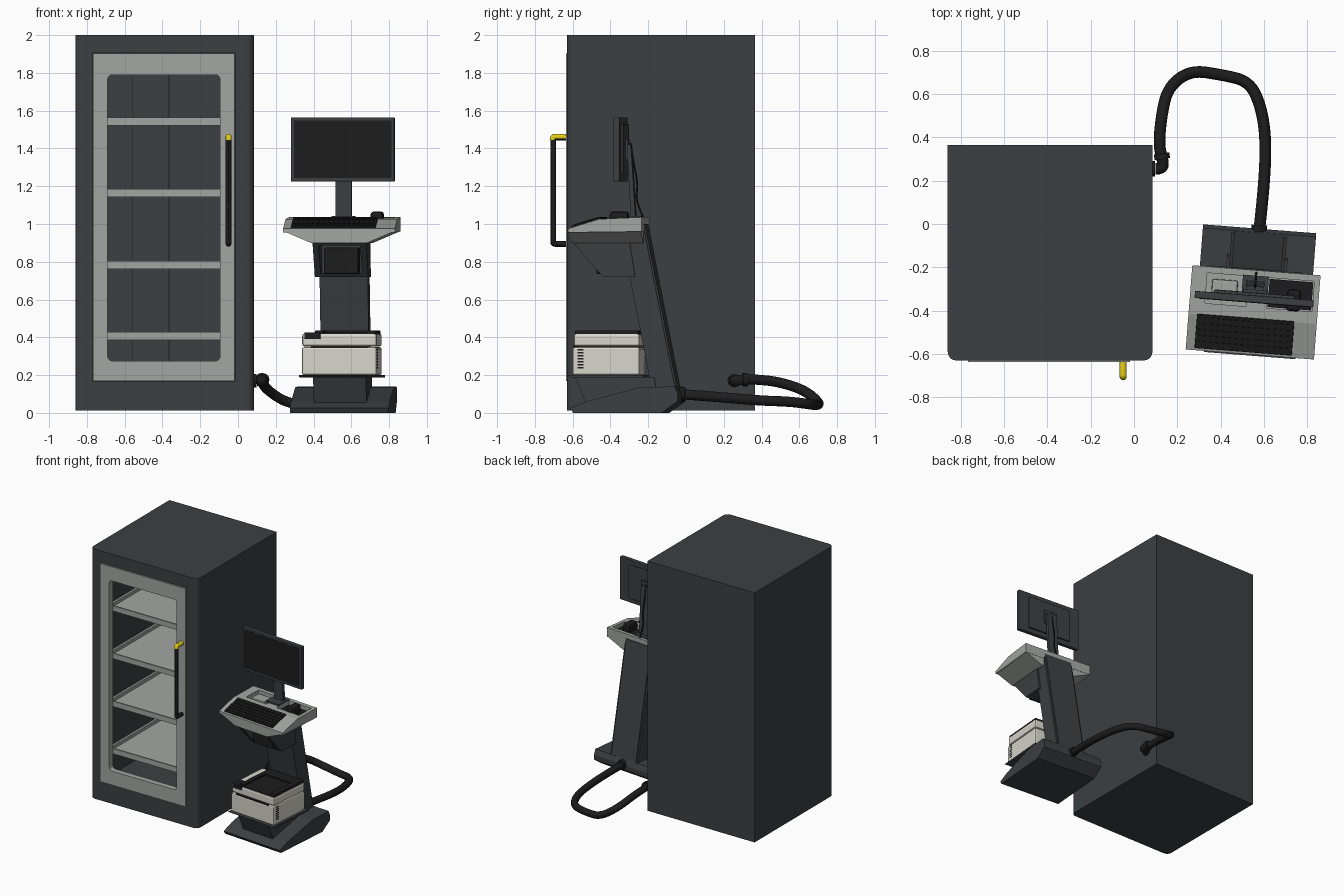
import bpy, bmesh, math
from mathutils import Matrix, Vector

if "Cube" in bpy.data.objects:
    bpy.data.objects.remove(bpy.data.objects["Cube"])


def material(name, r, g, b):
    m = bpy.data.materials.new(name)
    m.diffuse_color = (r, g, b, 1)
    m.use_nodes = True
    m.node_tree.nodes["Principled BSDF"].inputs["Base Color"].default_value = m.diffuse_color
    return m


DARK = material("anthracite", .045, .05, .054)
BLACK = material("black", .012, .012, .013)
GREY = material("grey", .36, .38, .36)
WHITE = material("off_white", .68, .67, .60)
YELLOW = material("yellow", .80, .62, .01)
ROOM = Matrix.Identity(4)
STATION = Matrix.Translation((.55, -.408, 0)) @ Matrix.Rotation(math.radians(-4.5), 4, 'Z')


def finish(name, bm, mat, frame):
    bmesh.ops.recalc_face_normals(bm, faces=bm.faces)
    me = bpy.data.meshes.new(name)
    bm.to_mesh(me)
    bm.free()
    me.materials.append(mat)
    ob = bpy.data.objects.new(name, me)
    bpy.context.collection.objects.link(ob)
    ob.matrix_world = frame
    return ob


def box(name, x, y, z, mat=DARK, frame=ROOM, bevel=0, pick=None, seg=2):
    """Box from three ranges; pick(direction, midpoint) chooses edges to bevel."""
    bm = bmesh.new()
    size = Matrix.Diagonal((x[1] - x[0], y[1] - y[0], z[1] - z[0], 1))
    mid = Matrix.Translation(((x[0] + x[1]) / 2, (y[0] + y[1]) / 2, (z[0] + z[1]) / 2))
    bmesh.ops.create_cube(bm, size=1, matrix=mid @ size)
    if bevel:
        edges = [e for e in bm.edges if not pick or
                 pick(e.verts[0].co - e.verts[1].co, (e.verts[0].co + e.verts[1].co) / 2)]
        bmesh.ops.bevel(bm, geom=edges, offset=bevel, segments=seg, profile=.5, affect='EDGES')
    return finish(name, bm, mat, frame)


def prism(name, pts, axis, half, mat=DARK, frame=ROOM):
    """Profile extruded along x (points are y,z) or along y (points are x,z)."""
    bm = bmesh.new()
    put = (lambda p, t: (t, *p)) if axis == 'x' else (lambda p, t: (p[0], t, p[1]))
    ends = [[bm.verts.new(put(p, t)) for p in pts] for t in (-half, half)]
    for ring in ends:
        bm.faces.new(ring)
    for i in range(len(pts)):
        j = (i + 1) % len(pts)
        bm.faces.new((ends[0][i], ends[0][j], ends[1][j], ends[1][i]))
    return finish(name, bm, mat, frame)


def bake(ob):
    bpy.context.view_layer.update()
    return bpy.data.meshes.new_from_object(ob.evaluated_get(bpy.context.evaluated_depsgraph_get()))


def cut(ob, *cutters):
    for c in cutters:
        mod = ob.modifiers.new("cut", 'BOOLEAN')
        mod.object, mod.operation, mod.solver = c, 'DIFFERENCE', 'EXACT'
        ob.data = bake(ob)
        ob.modifiers.clear()
        bpy.data.objects.remove(c)


def tube(name, pts, r, mat, kind='NURBS', frame=ROOM):
    cu = bpy.data.curves.new(name, 'CURVE')
    cu.dimensions, cu.bevel_depth, cu.bevel_resolution, cu.use_fill_caps = '3D', r, 4, True
    sp = cu.splines.new(kind)
    sp.points.add(len(pts) - 1)
    for p, co in zip(sp.points, pts):
        p.co = (*co, 1)
    if kind == 'NURBS':
        sp.use_endpoint_u, sp.order_u, sp.resolution_u = True, 3, 8
    tmp = bpy.data.objects.new("tmp", cu)
    bpy.context.collection.objects.link(tmp)
    me = bake(tmp)
    bpy.data.objects.remove(tmp)
    me.materials.clear()
    me.materials.append(mat)
    ob = bpy.data.objects.new(name, me)
    bpy.context.collection.objects.link(ob)
    ob.matrix_world = frame
    bpy.ops.object.select_all(action='DESELECT')
    ob.select_set(True)
    bpy.context.view_layer.objects.active = ob
    bpy.ops.object.shade_smooth_by_angle()
    return ob


# Cabinet shell, rounded on the two front corners, hollow behind the door
cabinet = box("cabinet", (-.86, .085), (-.63, .365), (.012, 2), bevel=.04, seg=5,
              pick=lambda d, m: abs(d.z) > .1 and m.y < -.5)
cut(cabinet, box("cavity", (-.77, -.015), (-.7, .1), (.165, 1.905)))

# Door frame with a rounded window
door = box("door_frame", (-.767, -.018), (-.636, -.59), (.168, 1.902), GREY)
cut(door, box("window", (-.69, -.095), (-.8, -.4), (.275, 1.79), GREY, bevel=.025, seg=4,
              pick=lambda d, m: abs(d.y) > .1))

# Shelf trays with raised rims, and back wall seams
for i, z in enumerate((.385, .762, 1.143, 1.522)):
    box(f"shelf_{i}", (-.765, -.02), (-.57, .09), (z, z + .02), GREY)
    box(f"shelf_lip_{i}", (-.765, -.02), (-.582, -.57), (z, z + .042), GREY)
    for s, x in (("left", -.72), ("right", -.075)):
        box(f"shelf_rim_{s}_{i}", (x - .006, x + .006), (-.57, .09), (z + .02, z + .042), GREY)
for i, x in enumerate((-.56, -.365)):
    box(f"back_seam_{i}", (x - .002, x + .002), (.095, .1), (.165, 1.905), BLACK)

# Door handle with a yellow top
tube("handle", [(-.05, -.62, .895), (-.05, -.68, .895), (-.05, -.703, .895), (-.05, -.703, .92),
                (-.05, -.703, 1.1), (-.05, -.703, 1.3), (-.05, -.703, 1.435), (-.05, -.703, 1.458),
                (-.05, -.68, 1.458), (-.05, -.62, 1.458)], .0155, BLACK)
tube("handle_top", [(-.05, -.705, 1.445), (-.05, -.7045, 1.461), (-.05, -.685, 1.461),
                    (-.05, -.632, 1.461)], .0165, YELLOW)

# Hose between the cabinet and the station, with its couplings
tube("hose", [(.10, .255, .17), (.135, .255, .17), (.132, .30, .175), (.115, .36, .178),
              (.125, .49, .165), (.155, .63, .12), (.26, .71, .05), (.40, .69, .04), (.53, .66, .045),
              (.585, .55, .06), (.61, .39, .065), (.60, .16, .085), (.577, -.04, .10)], .027, BLACK)
tube("hose_flange", [(.08, .255, .17), (.098, .255, .17)], .036, BLACK, 'POLY')
tube("hose_collar", [(.131, .30, .175), (.127, .325, .176)], .036, BLACK, 'POLY')
tube("hose_outlet", [(.577, -.045, .10), (.579, -.005, .10)], .036, BLACK, 'POLY')

# Station foot, printer support and leaning column
S = STATION
prism("station_foot", [(-.17, 0), (-.185, .025), (-.1, .06), (.18, .135), (.37, .14), (.387, .10),
                       (.385, .06), (.30, 0)], 'x', .262, DARK, S)
prism("printer_support", [(-.17, .19), (.25, .19), (.27, .09), (-.11, .045)], 'x', .14, DARK, S)
prism("printer_shelf", [(-.2, .2), (.2, .2), (.2, .187), (-.18, .187)], 'x', .212, DARK, S)
prism("column", [(.07, .98), (.195, .98), (.375, .06), (.25, .06)], 'x', .128, DARK, S)
prism("column_cover", [(.165, 1.0), (.2, 1.0), (.385, .06), (.35, .06)], 'x', .115, DARK, S)

# Label printer
box("printer_lower", (-.198, .198), (-.178, .178), (.2, .348), WHITE, S, .01)
box("printer_upper", (-.198, .198), (-.172, .178), (.352, .42), WHITE, S, .012)
lid = box("printer_lid", (-.13, .192), (-.165, .172), (.412, .437), BLACK, S, .006)
cut(lid, box("lid_recess", (-.09, .15), (-.3, .08), (.425, .5), BLACK, S))
box("printer_panel", (-.185, -.1), (-.176, -.09), (.39, .426), BLACK, S, .004)
box("printer_slot", (-.15, .15), (-.18, -.17), (.344, .356), BLACK, S)
for i in range(7):
    z = .235 + i * .016
    box(f"printer_vent_{i}", (.195, .2), (-.15, -.12), (z, z + .007), BLACK, S)

# Shroud under the desk with a small device inside
shroud = prism("shroud", [(-.19, .915), (-.17, .89), (-.02, .72), (.15, .72), (.12, .915)],
               'x', .142, DARK, S)
cut(shroud, box("shroud_opening", (-.11, .11), (-.4, .06), (.74, .885), BLACK, S))
box("device", (-.092, .092), (-.06, .065), (.735, .875), BLACK, S, .008)

# Desk: sloped front, level back with pockets, hopper-shaped underside
desk = prism("desk_top", [(-.195, .955), (-.195, .975), (-.03, 1.026), (.195, 1.036), (.195, .96)],
             'x', .297, GREY, S)
for x in ((-.225, -.035), (.06, .27)):
    cut(desk, box("pocket", x, (.025, .165), (.99, 1.2), GREY, S))
prism("desk_underside", [(-.295, .962), (.295, .962), (.15, .9), (-.15, .9)], 'y', .193, GREY, S)
box("pocket_liner", (.064, .266), (.03, .16), (.988, 1.004), BLACK, S)
box("pocket_tool", (-.2, -.08), (.05, .14), (.988, 1.025), GREY, S, .01)
box("scanner", (.15, .215), (.02, .12), (1.0, 1.066), BLACK, S, .015)

# Keyboard on the slope, with rows of keys
K = S @ Matrix.Translation((-.032, -.105, 1.004)) @ Matrix.Rotation(math.radians(17.2), 4, 'X')
box("keyboard", (-.225, .225), (-.082, .082), (-.004, .010), BLACK, K, .004)
keys = bmesh.new()
for r in range(5):
    for c in range(16):
        at = Vector((-.203 + c * .027, -.058 + r * .029, .011))
        bmesh.ops.create_cube(keys, size=1, matrix=Matrix.Translation(at) @
                              Matrix.Diagonal((.022, .023, .006, 1)))
finish("keyboard_keys", keys, BLACK, K)

# Monitor, stand and cable
box("monitor", (-.275, .275), (.045, .078), (1.225, 1.565), DARK, S, .004)
box("monitor_screen", (-.259, .259), (.0435, .05), (1.243, 1.549), BLACK, S)
box("monitor_back", (-.19, .19), (.07, .092), (1.26, 1.53), DARK, S, .01)
box("monitor_mount", (-.055, .055), (.088, .105), (1.34, 1.45), DARK, S)
prism("monitor_neck", [(.12, 1.02), (.145, 1.02), (.12, 1.42), (.098, 1.42)], 'x', .042, DARK, S)
box("stand_foot", (-.06, .06), (.05, .17), (1.025, 1.042), DARK, S)
tube("monitor_cable", [(0, .115, 1.43), (0, .13, 1.32), (0, .155, 1.21), (0, .14, 1.12),
                       (0, .185, 1.03)], .005, BLACK, frame=S)
